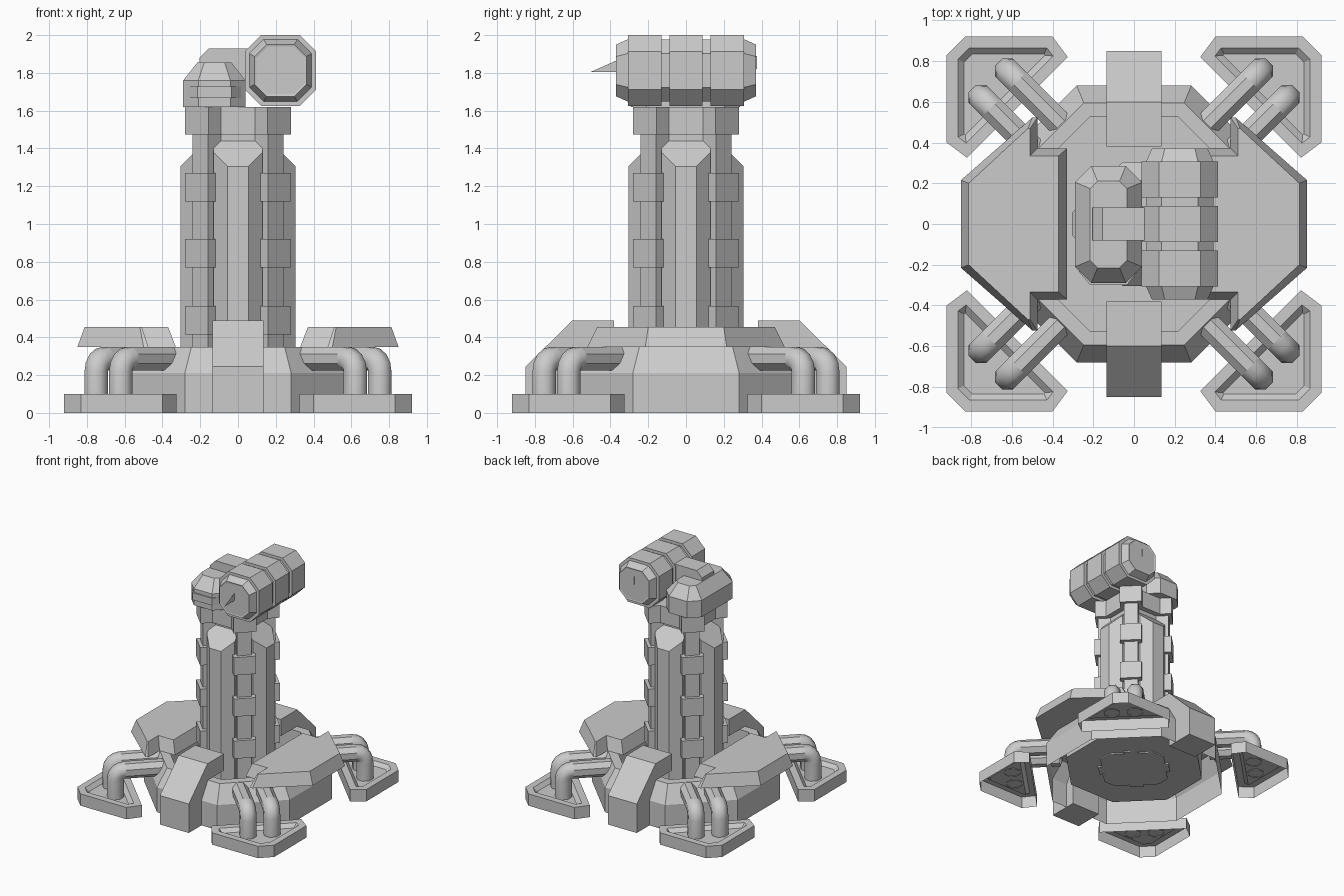
import bpy, bmesh
from math import sin, cos, pi, tan, radians
from mathutils import Vector, Matrix

if "Cube" in bpy.data.objects:
    bpy.data.objects.remove(bpy.data.objects["Cube"])


def loft(name, loops, cap0=True, cap1=True, mat=None):
    """Skin a list of equal-length 3D loops, optionally capped."""
    bm = bmesh.new()
    rings = [[bm.verts.new(p) for p in lp] for lp in loops]
    n = len(rings[0])
    for a, b in zip(rings, rings[1:]):
        for i in range(n):
            j = (i + 1) % n
            bm.faces.new((a[i], a[j], b[j], b[i]))
    if cap0:
        bm.faces.new(rings[0][::-1])
    if cap1:
        bm.faces.new(rings[-1])
    bmesh.ops.recalc_face_normals(bm, faces=bm.faces)
    if mat:
        bm.transform(mat)
    me = bpy.data.meshes.new(name)
    bm.to_mesh(me)
    bm.free()
    ob = bpy.data.objects.new(name, me)
    bpy.context.collection.objects.link(ob)
    return ob


def at(pts, z):
    return [(x, y, z) for x, y in pts]


def inset(pts, d):
    """Offset a counter-clockwise outline inwards."""
    out = []
    for i, p in enumerate(pts):
        p = Vector(p)
        a = (p - Vector(pts[i - 1])).normalized()
        b = (Vector(pts[(i + 1) % len(pts)]) - p).normalized()
        na, nb = Vector((-a.y, a.x)), Vector((-b.y, b.x))
        out.append(tuple(p + (na + nb) * d / (1 + na.dot(nb))))
    return out


def octagon(r, half=None):
    h = half if half else r * tan(pi / 8)
    return [(r, -h), (r, h), (h, r), (-h, r), (-r, h), (-r, -h), (-h, -r), (h, -r)]


def chamfer_rect(x0, x1, y0, y1, c):
    return [(x0 + c, y0), (x1 - c, y0), (x1, y0 + c), (x1, y1 - c),
            (x1 - c, y1), (x0 + c, y1), (x0, y1 - c), (x0, y0 + c)]


def turn(deg):
    return Matrix.Rotation(radians(deg), 4, 'Z')


# Octagonal base: open below, flat rim, deep well around the column
loft("base", [at(octagon(0.68), 0), at(octagon(0.68), 0.21), at(octagon(0.595), 0.35),
              at(octagon(0.525), 0.35), at(octagon(0.525), 0.11)], cap0=False)

# Front and back wedge blocks, hooked over the rim
wedge = [(-0.85, 0), (-0.85, 0.245), (-0.6, 0.49), (-0.38, 0.49), (-0.38, 0.35),
         (-0.6, 0.35), (-0.6, 0)]
for side, a in (("front", 0), ("back", 180)):
    loft(side + "_block", [[(x, y, z) for y, z in wedge] for x in (-0.135, 0.135)], mat=turn(a))

# Left and right armour plates
plate = [(0.33, -0.37), (0.475, -0.37), (0.475, -0.522), (0.5, -0.522), (0.85, -0.215),
         (0.85, 0.215), (0.5, 0.522), (0.475, 0.522), (0.475, 0.37), (0.33, 0.37)]
plate_top = [(0.37, -0.335), (0.51, -0.335), (0.51, -0.47), (0.52, -0.47), (0.812, -0.2),
             (0.812, 0.2), (0.52, 0.47), (0.51, 0.47), (0.51, 0.335), (0.37, 0.335)]
for side, a in (("right", 0), ("left", 180)):
    loft(side + "_plate", [at(plate, 0.35), at(plate_top, 0.455)], mat=turn(a))

# Feet with recessed tops, and a pair of bent pipes to each
foot = [(0.82, 0.325), (0.92, 0.4), (0.92, 0.83), (0.83, 0.92), (0.4, 0.92), (0.325, 0.82)]
path = [(0.6, 0.287, 0)]
path += [(0.9 + 0.07 * sin(t), 0.217 + 0.07 * cos(t), t) for t in (k * pi / 8 for k in range(5))]
path += [(0.97, 0.065, pi / 2)]
for k in range(4):
    loft(f"foot_{k}", [at(foot, 0), at(foot, 0.1), at(inset(foot, 0.055), 0.1),
                       at(inset(foot, 0.085), 0.07)], cap0=False, mat=turn(90 * k))
    for s in (-1, 1):
        rings = []
        for d, z, t in path:
            ring = []
            for i in range(8):
                a = (i + 0.5) * pi / 4
                u, v = 0.067 * cos(a), 0.067 * sin(a)
                ring.append((d + v * sin(t), s * 0.092 + u, z + v * cos(t)))
            rings.append(ring)
        pipe = loft(f"pipe_{k}_{'a' if s < 0 else 'b'}", rings, False, False, turn(45 + 90 * k))
        # straight run stays faceted, bend and drop are smooth
        for p in pipe.data.polygons:
            p.use_smooth = p.index >= 8


def grooved(r, h, rg, hg):
    """Cross of four diagonal bars with grooves on the axes."""
    pts = []
    for k in range(4):
        m = Matrix.Rotation(k * pi / 2, 2)
        pts += [tuple(m @ Vector(p)) for p in ((r, -h), (rg, -hg), (rg, hg), (r, h))]
    return pts


# Column core and cap
loft("column_core", [at(grooved(0.24, 0.16, 0.17, 0.09), z) for z in (0.1, 1.5)])
loft("column_cap", [at(grooved(0.28, 0.155, 0.215, 0.09), z) for z in (1.475, 1.62)])

# Sloped-top ribs on the axes, clamps on the diagonals
rib = [(0.305, -0.055), (0.305, 0.055), (0.23, 0.13), (0.21, 0.13), (0.17, 0.09),
       (0.17, -0.09), (0.21, -0.13), (0.23, -0.13)]
clamp = [(0.2, -0.087), (0.31, -0.087), (0.31, 0.087), (0.2, 0.087)]
for k in range(4):
    loft(f"rib_{k}", [at(rib, 0.1), [(d, t, 1.61 - d) for d, t in rib]], mat=turn(90 * k))
    for j, z in enumerate((0.415, 0.77, 1.12)):
        loft(f"clamp_{k}_{j}", [at(clamp, z), at(clamp, z + 0.15)], mat=turn(45 + 90 * k))

# Sensor pod with tapered top and visor band
pod = chamfer_rect(-0.29, 0.04, -0.29, 0.285, 0.08)
loft("pod", [at(pod, 1.62), at(pod, 1.76), at(inset(pod, 0.075), 1.855)])
visor = [(-0.27, -0.1), (-0.27, -0.235), (-0.215, -0.3), (-0.035, -0.3), (0.015, -0.235), (0.015, -0.1)]
loft("visor", [at(visor, 1.667), at(visor, 1.728)])

# Bridge between pod and barrel
bridge = [(-0.205, 1.75), (0.1, 1.75), (0.1, 1.93), (-0.155, 1.93), (-0.205, 1.88)]
loft("bridge", [[(x, y, z) for x, z in bridge] for y in (-0.08, 0.08)])

# Barrel: chamfered octagon with two grooves and stepped, tapered ends
half = [(0.126, -0.367), (0.137, -0.37), (0.165, -0.308), (0.188, -0.308), (0.188, -0.13),
        (0.165, -0.13), (0.165, -0.088), (0.188, -0.088)]
profile = half + [(r, -y) for r, y in reversed(half)]
loft("barrel", [[(0.225 + x, y, 1.813 + z) for x, z in octagon(r, r * 0.54)] for r, y in profile])

# Thin pointer fin through the barrel
fin = [(-0.505, 1.805), (-0.37, 1.865), (0.376, 1.89), (0.376, 1.82), (-0.36, 1.805)]
loft("pointer_fin", [[(x, y, z) for y, z in fin] for x in (0.2248, 0.2252)])
